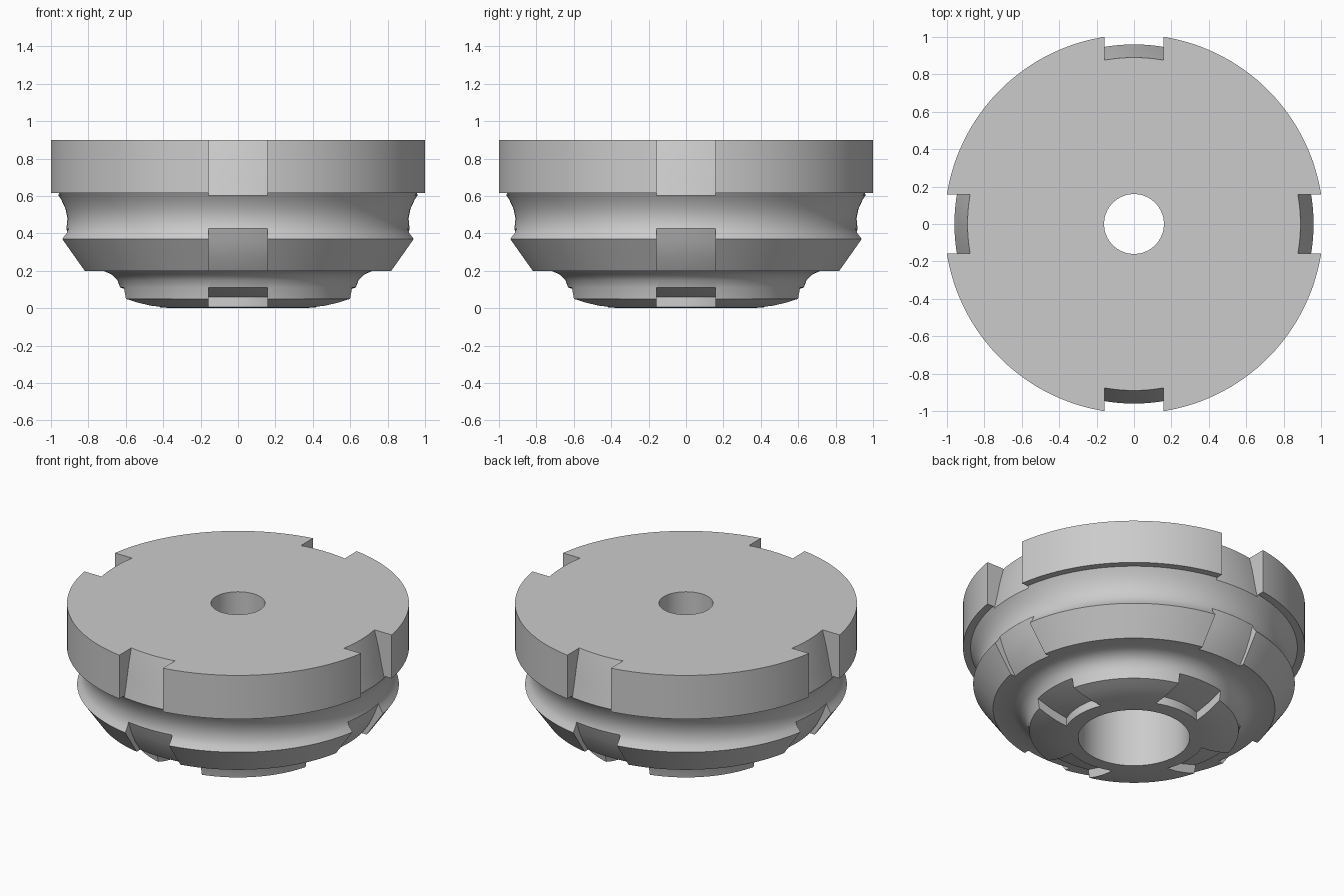
import bpy, bmesh
from math import cos, sin, tau, sqrt

cube = bpy.data.objects.get("Cube")
if cube:
    bpy.data.objects.remove(cube, do_unlink=True)

grey = bpy.data.materials.new("matte grey")
grey.use_nodes = True
colour = (0.6, 0.6, 0.6, 1)
grey.diffuse_color = colour
grey.node_tree.nodes["Principled BSDF"].inputs["Base Color"].default_value = colour


def skin(bm, rings, closed):
    """Join successive rings of vertices with quads."""
    pairs = list(zip(rings, rings[1:]))
    if closed:
        pairs.append((rings[-1], rings[0]))
    n = len(rings[0])
    for a, b in pairs:
        for i in range(n):
            j = (i + 1) % n
            bm.faces.new((a[i], b[i], b[j], a[j]))


def finish(bm, name):
    bmesh.ops.recalc_face_normals(bm, faces=bm.faces)
    mesh = bpy.data.meshes.new(name)
    bm.to_mesh(mesh)
    bm.free()
    mesh.materials.append(grey)
    obj = bpy.data.objects.new(name, mesh)
    bpy.context.collection.objects.link(obj)
    return obj


# Turned body: (radius, height), down the outside and up the stepped bore
body_profile = [
    (0.16, 0.9), (1.013, 0.9), (1.013, 0.615),                # top flange
    (0.968, 0.615), (0.945, 0.58), (0.922, 0.53), (0.912, 0.48),
    (0.917, 0.43), (0.93, 0.4), (0.953, 0.37),                # wide groove
    (0.835, 0.2), (0.72, 0.2),                                # tapered band
    (0.675, 0.18), (0.645, 0.15), (0.63, 0.11), (0.62, 0.05),  # lower groove
    (0.56, 0.03), (0.49, 0.013), (0.4, 0.003), (0.33, 0),     # rounded foot
    (0.33, 0.6), (0.16, 0.6),                                 # bore
]
SEGMENTS = 160
bm = bmesh.new()
rings = []
for k in range(SEGMENTS):
    a = tau * (k + 0.5) / SEGMENTS
    rings.append([bm.verts.new((r * cos(a), r * sin(a), z)) for r, z in body_profile])
skin(bm, rings, True)
body = finish(bm, "slotted_hub")

# Slots: parallel-sided cutters with rounded floors, four around each tier
slot_profiles = [
    [(0.882, 0.95), (0.89, 0.9), (0.917, 0.8), (0.938, 0.7), (0.962, 0.595),
     (1.2, 0.595), (1.2, 0.95)],
    [(0.77, 0.15), (0.8, 0.2), (0.85, 0.27), (0.89, 0.35), (0.92, 0.43),
     (1.1, 0.43), (1.1, 0.15)],
    [(0.42, -0.1), (0.42, 0.06), (0.53, 0.08), (0.635, 0.112), (0.72, 0.112), (0.72, -0.1)],
]
HALF_WIDTH, STEPS = 0.158, 8
bm = bmesh.new()
for profile in slot_profiles:
    for quarter in range(4):
        c, s = round(cos(quarter * tau / 4)), round(sin(quarter * tau / 4))
        rings = []
        for k in range(STEPS + 1):
            v = HALF_WIDTH * (2 * k / STEPS - 1)
            ring = []
            for r, z in profile:
                u = sqrt(r * r - v * v)
                ring.append(bm.verts.new((c * u - s * v, s * u + c * v, z)))
            rings.append(ring)
        skin(bm, rings, False)
        bm.faces.new(rings[0])
        bm.faces.new(rings[-1])
cutter = finish(bm, "slot_cutter")
cutter.hide_render = True

# Cut the slots and shade
cut = body.modifiers.new("slots", "BOOLEAN")
cut.operation = "DIFFERENCE"
cut.solver = "EXACT"
cut.object = cutter
bpy.ops.object.select_all(action="DESELECT")
body.select_set(True)
bpy.context.view_layer.objects.active = body
bpy.ops.object.modifier_apply(modifier=cut.name)
bpy.data.objects.remove(cutter, do_unlink=True)
bpy.ops.object.shade_smooth_by_angle(angle=0.5)
